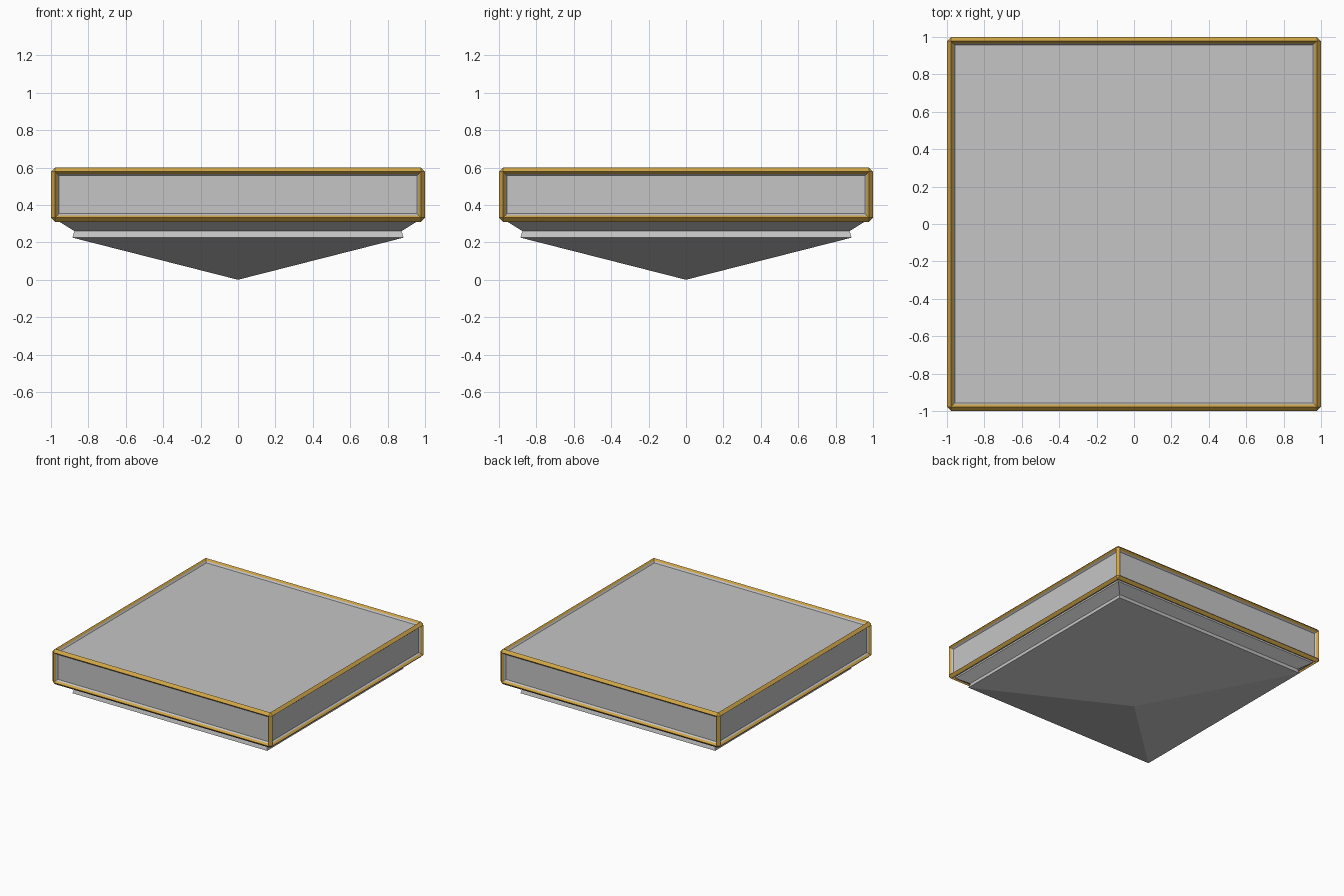
import bpy, bmesh

cube = bpy.data.objects.get("Cube")
if cube:
    bpy.data.objects.remove(cube, do_unlink=True)


def material(name, rgb):
    m = bpy.data.materials.new(name)
    m.use_nodes = True
    m.diffuse_color = (*rgb, 1)
    m.node_tree.nodes["Principled BSDF"].inputs["Base Color"].default_value = (*rgb, 1)
    return m


gold = material("gold", (0.62, 0.37, 0.06))
grey = material("grey", (0.56, 0.56, 0.56))


def add_object(name, bm, mats):
    bmesh.ops.recalc_face_normals(bm, faces=bm.faces)
    mesh = bpy.data.meshes.new(name)
    bm.to_mesh(mesh)
    bm.free()
    for m in mats:
        mesh.materials.append(m)
    ob = bpy.data.objects.new(name, mesh)
    bpy.context.collection.objects.link(ob)


# Square slab: chamfered gold edges around recessed grey panels
BOTTOM, TOP = 0.31, 0.60
bm = bmesh.new()
bmesh.ops.create_cube(bm, size=1)
for v in bm.verts:
    v.co.x *= 2
    v.co.y *= 2
    v.co.z = TOP if v.co.z > 0 else BOTTOM
bmesh.ops.bevel(bm, geom=bm.edges[:], offset=0.022, segments=1, affect='EDGES')
panels = [f for f in bm.faces if max(abs(c) for c in f.normal) > 0.99]
# Gold inner lip, then a narrow grey slope down to each panel
bmesh.ops.inset_individual(bm, faces=panels, thickness=0.018, depth=-0.015)
slopes = bmesh.ops.inset_individual(bm, faces=panels, thickness=0.012, depth=-0.012)["faces"]
for f in panels + slopes:
    f.material_index = 1
add_object("framed_slab", bm, [gold, grey])

# Tapered underside: stacked square rings closing to a point
bm = bmesh.new()
rings = []
for half, z in [(0.955, 0.325), (0.955, 0.31), (0.875, 0.26), (0.885, 0.225)]:
    corners = [(-half, -half), (half, -half), (half, half), (-half, half)]
    rings.append([bm.verts.new((x, y, z)) for x, y in corners])
tip = bm.verts.new((0, 0, 0))
bm.faces.new(rings[0])
for i in range(4):
    j = (i + 1) % 4
    for a, b in zip(rings, rings[1:]):
        bm.faces.new((a[i], a[j], b[j], b[i]))
    bm.faces.new((rings[-1][i], rings[-1][j], tip))
add_object("pointed_underside", bm, [grey])
